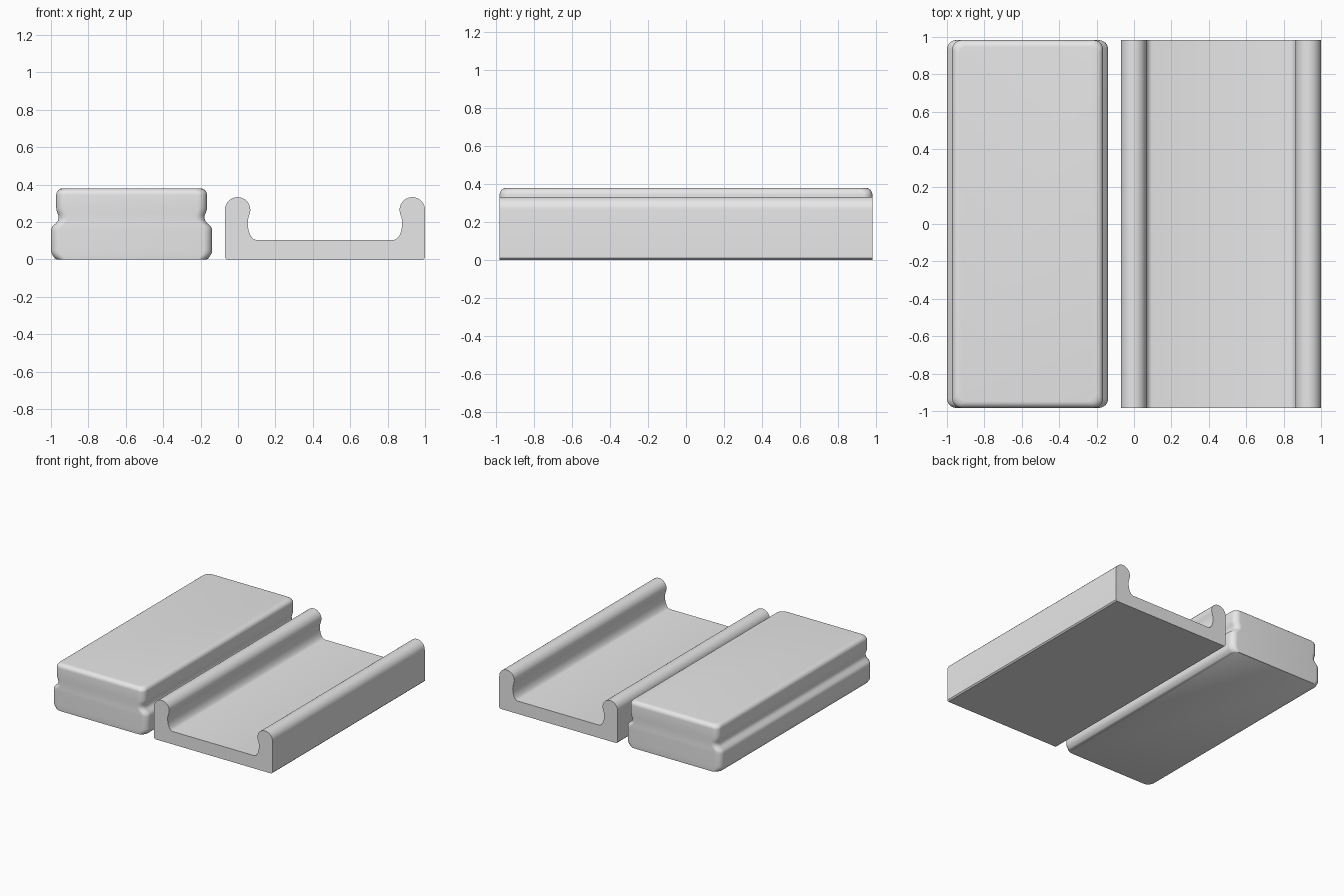
import bpy
import bmesh
import math

if "Cube" in bpy.data.objects:
    bpy.data.objects.remove(bpy.data.objects["Cube"], do_unlink=True)

HALF_LENGTH = 0.983

grey = bpy.data.materials.new("light grey")
grey.use_nodes = True
grey.diffuse_color = (0.8, 0.8, 0.8, 1)
grey.node_tree.nodes["Principled BSDF"].inputs["Base Color"].default_value = (0.8, 0.8, 0.8, 1)


def arc(cx, cy, r, start, end, steps):
    """Points on a circular arc, angles in degrees."""
    angles = [math.radians(start + (end - start) * i / steps) for i in range(steps + 1)]
    return [(cx + r * math.cos(a), cy + r * math.sin(a)) for a in angles]


def loft(name, rings, location):
    """Skin matching closed rings, cap both ends and smooth the curves."""
    bm = bmesh.new()
    loops = [[bm.verts.new(p) for p in ring] for ring in rings]
    count = len(loops[0])
    for low, high in zip(loops, loops[1:]):
        for i in range(count):
            j = (i + 1) % count
            bm.faces.new((low[i], low[j], high[j], high[i]))
    bm.faces.new(loops[0][::-1])
    bm.faces.new(loops[-1])
    bmesh.ops.recalc_face_normals(bm, faces=bm.faces)
    mesh = bpy.data.meshes.new(name)
    bm.to_mesh(mesh)
    bm.free()
    mesh.materials.append(grey)
    obj = bpy.data.objects.new(name, mesh)
    obj.location = location
    bpy.context.collection.objects.link(obj)
    bpy.ops.object.select_all(action="DESELECT")
    obj.select_set(True)
    bpy.context.view_layer.objects.active = obj
    bpy.ops.object.shade_smooth_by_angle(angle=math.radians(40))
    return obj


def rounded_rectangle(half_x, half_y, radius, z):
    points = []
    for sx, sy, start in ((1, 1, 0), (-1, 1, 90), (-1, -1, 180), (1, -1, 270)):
        points += arc(sx * (half_x - radius), sy * (half_y - radius), radius, start, start + 90, 8)
    return [(x, y, z) for x, y in points]


# Sliding block: stacked rounded rectangles with a groove along the long sides
side = [(0.400, 0), (0.410, 0.005), (0.422, 0.022), (0.429, 0.035), (0.431, 0.05),
        (0.431, 0.15), (0.429, 0.165), (0.422, 0.178), (0.405, 0.193), (0.395, 0.205),
        (0.390, 0.22), (0.391, 0.235), (0.397, 0.25), (0.402, 0.265), (0.403, 0.28)]
rings = [rounded_rectangle(w, HALF_LENGTH, 0.05, z) for w, z in side]
ROUND = 0.035
for out, z in arc(0, 0.38 - ROUND, ROUND, 0, 90, 6):
    inset = ROUND - out
    rings.append(rounded_rectangle(0.403 - inset, HALF_LENGTH - inset, 0.05, z))
loft("sliding_block", rings, (-0.569, 0, 0))

# Channel rail: half profile with a beaded lip, mirrored and extruded
half = [(0.525, 0), (0.535, 0.01)]
half += arc(0.467, 0.265, 0.068, 0, 200, 20)
half += [(0.408, 0.228), (0.412, 0.21), (0.413, 0.19), (0.411, 0.17), (0.407, 0.15),
         (0.400, 0.132), (0.391, 0.118), (0.381, 0.108), (0.370, 0.105)]
profile = half + [(-x, z) for x, z in reversed(half)]
rings = [[(x, y, z) for x, z in profile] for y in (-HALF_LENGTH, HALF_LENGTH)]
loft("channel_rail", rings, (0.465, 0, 0))
